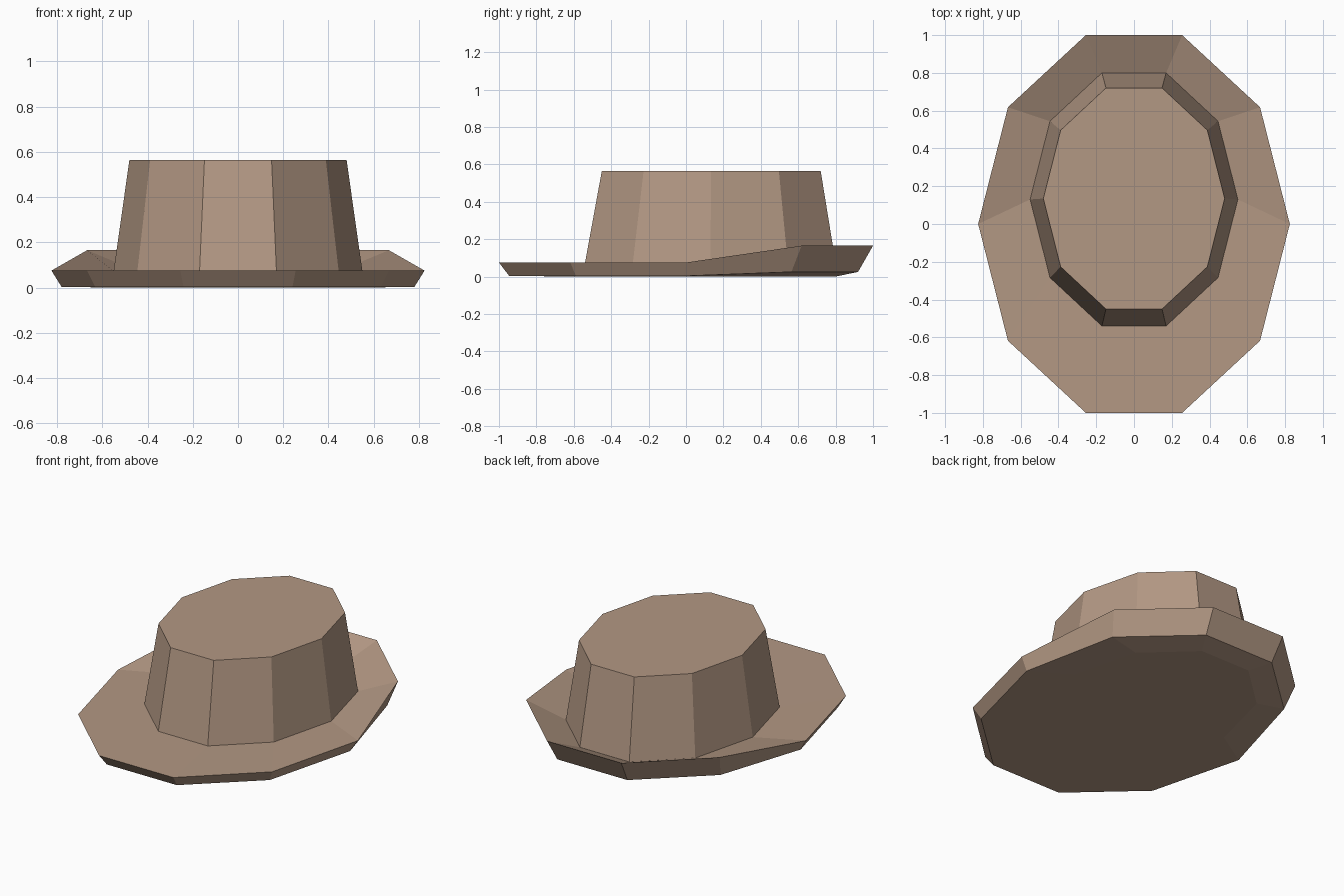
import bpy, bmesh, math

if "Cube" in bpy.data.objects:
    bpy.data.objects.remove(bpy.data.objects["Cube"])

SIDES = 10

mat = bpy.data.materials.new("felt_brown")
mat.diffuse_color = (0.45, 0.315, 0.23, 1)
mat.use_nodes = True
mat.node_tree.nodes["Principled BSDF"].inputs["Base Color"].default_value = mat.diffuse_color


def ring(bm, rx, y0, y1, z_front, z_back):
    """Decagon ring; the back half (y > centre) sits at z_back."""
    cy = (y0 + y1) / 2
    ry = (y1 - y0) / 2 / math.sin(math.radians(72))
    verts = []
    for i in range(SIDES):
        a = 2 * math.pi * i / SIDES
        z = z_back if math.sin(a) > 0.1 else z_front
        verts.append(bm.verts.new((rx * math.cos(a), cy + ry * math.sin(a), z)))
    return verts


def loft(name, sections, cap_start=False, cap_end=False):
    """Skin a stack of rings with flat quads, optionally capping the ends."""
    bm = bmesh.new()
    rings = [ring(bm, *s) for s in sections]
    for a, b in zip(rings, rings[1:]):
        for i in range(SIDES):
            j = (i + 1) % SIDES
            bm.faces.new((a[i], a[j], b[j], b[i]))
    if cap_start:
        bm.faces.new(rings[0][::-1])
    if cap_end:
        bm.faces.new(rings[-1])
    mesh = bpy.data.meshes.new(name)
    bm.to_mesh(mesh)
    bm.free()
    mesh.materials.append(mat)
    obj = bpy.data.objects.new(name, mesh)
    bpy.context.collection.objects.link(obj)
    return obj


# Brim: underside, flared outer wall, lip raised at the back, slope to crown
loft("brim", [
    (0.55, -0.535, 0.80, 0.0, 0.0),
    (0.78, -0.945, 0.92, 0.003, 0.025),
    (0.825, -1.0, 1.0, 0.075, 0.165),
    (0.55, -0.54, 0.80, 0.073, 0.073),
], cap_start=True)

# Crown: tapered wall and flat top
loft("crown", [
    (0.55, -0.54, 0.80, 0.073, 0.073),
    (0.48, -0.45, 0.72, 0.565, 0.565),
], cap_end=True)
